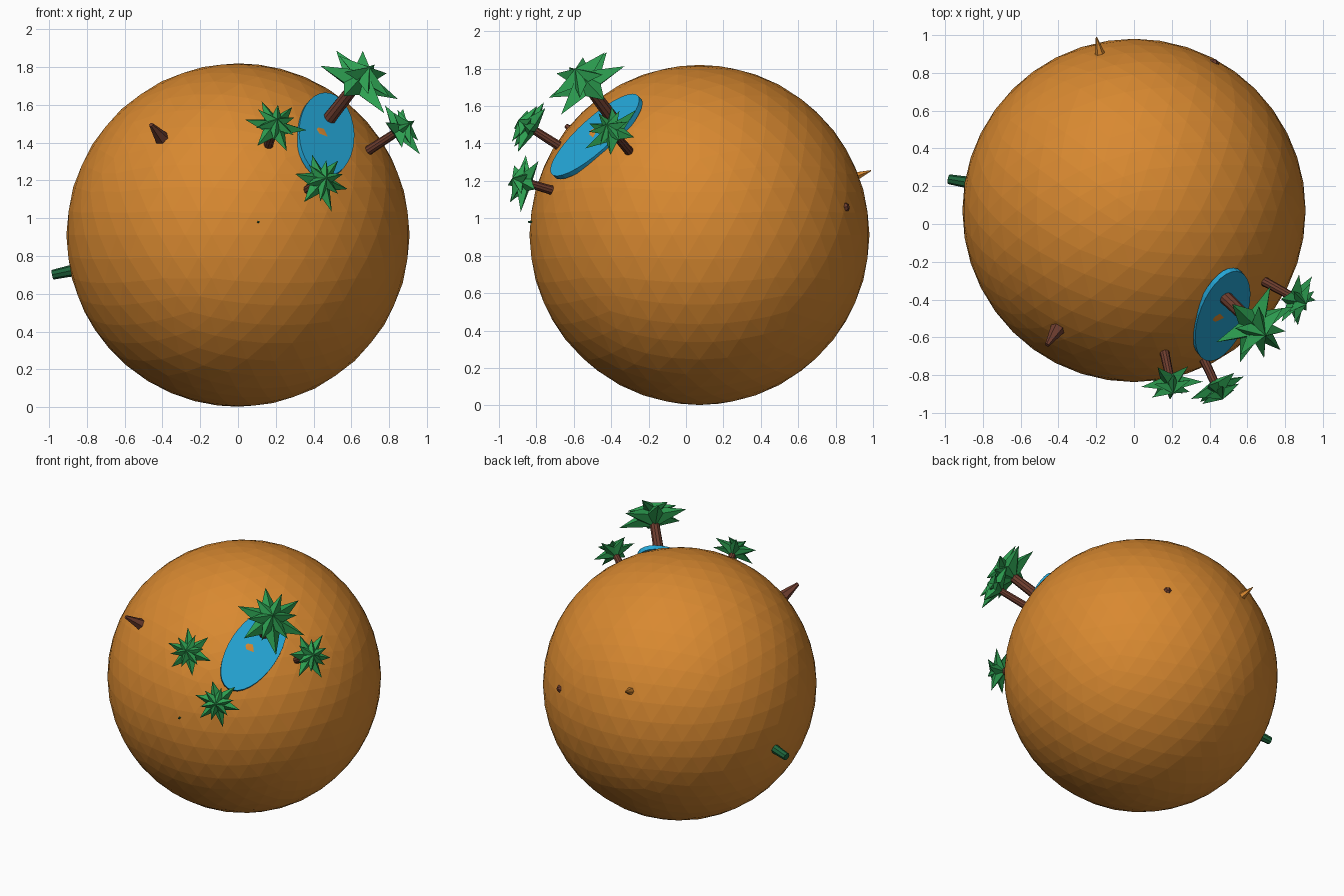
import bpy, bmesh, math, random
from mathutils import Vector, Matrix

if "Cube" in bpy.data.objects:
    bpy.data.objects.remove(bpy.data.objects["Cube"])

random.seed(4)
R = 0.909
C = Vector((0, 0.072, 0.911))


def mat(name, rgb):
    m = bpy.data.materials.new(name)
    m.diffuse_color = (*rgb, 1)
    m.use_nodes = True
    m.node_tree.nodes["Principled BSDF"].inputs["Base Color"].default_value = m.diffuse_color
    return m


SAND = mat("sand_orange", (0.69, 0.25, 0.03))
WATER = mat("water_blue", (0.018, 0.38, 0.67))
LEAF = mat("leaf_green", (0.027, 0.36, 0.085))
BARK = mat("bark_brown", (0.155, 0.047, 0.028))
CACTUS = mat("cactus_green", (0.013, 0.13, 0.045))


def finish(bm, name, material, matrix=None):
    bmesh.ops.recalc_face_normals(bm, faces=bm.faces)
    me = bpy.data.meshes.new(name)
    bm.to_mesh(me)
    bm.free()
    me.materials.append(material)
    ob = bpy.data.objects.new(name, me)
    bpy.context.collection.objects.link(ob)
    if matrix:
        ob.matrix_world = matrix
    return ob


def frame(d, dist, up=Vector((0, 0, 1))):
    """Local z points outward along d, local x follows 'up' on the surface."""
    z = Vector(d).normalized()
    x = (up - z * up.dot(z)).normalized()
    y = z.cross(x)
    m = Matrix((x, y, z)).transposed().to_4x4()
    m.translation = C + z * dist
    return m


def post(name, d, r1, r2, start, end, sides, material):
    """Cylinder or cone standing radially between two distances from the centre."""
    bm = bmesh.new()
    bmesh.ops.create_cone(bm, cap_ends=True, segments=sides, radius1=r1,
                          radius2=r2, depth=end - start)
    return finish(bm, name, material, frame(d, (start + end) / 2))


def star(bm, radius, z, turn, points=6):
    """Ridged star of pointed leaves with raised top and lowered underside."""
    ring = []
    for i in range(points * 2):
        a = turn + math.pi * i / points
        tip = i % 2 == 0
        r = radius * (random.uniform(0.93, 1.07) if tip else 0.43)
        h = z + (random.uniform(-0.1, 0.1) * radius if tip else -0.08 * radius)
        ring.append(bm.verts.new((r * math.cos(a), r * math.sin(a), h)))
    top = bm.verts.new((0, 0, z + 0.3 * radius))
    low = bm.verts.new((0, 0, z - 0.32 * radius))
    for i in range(len(ring)):
        j = (i + 1) % len(ring)
        bm.faces.new((ring[i], ring[j], top))
        bm.faces.new((ring[j], ring[i], low))


# Planet
bm = bmesh.new()
bmesh.ops.create_icosphere(bm, subdivisions=4, radius=R)
finish(bm, "planet", SAND, Matrix.Translation(C))

# Oval pond plate
bm = bmesh.new()
bmesh.ops.create_cone(bm, cap_ends=True, segments=32, radius1=1, radius2=1, depth=1)
bmesh.ops.scale(bm, vec=(0.315, 0.165, 0.03), verts=bm.verts)
finish(bm, "pond", WATER,
       frame((0.47, -0.56, 0.535), 0.9062 - 0.015, Vector((0.15, 0.74, 0.66))))

# Palm trees: direction, crown distance, crown radius, trunk radius, turn
trees = [
    ((0.533, -0.508, 0.68), 1.21, 0.24, 0.037, 0),
    ((0.178, -0.83, 0.526), 1.10, 0.16, 0.026, 18),
    ((0.409, -0.873, 0.264), 1.08, 0.16, 0.026, 15),
    ((0.765, -0.417, 0.496), 1.13, 0.16, 0.026, 15),
]
for n, (d, dist, cr, tr, turn) in enumerate(trees, 1):
    post(f"palm_trunk_{n}", d, tr, tr * 0.85, 0.87, dist, 10, BARK)
    bm = bmesh.new()
    t = math.radians(turn)
    star(bm, cr, 0, t)
    star(bm, cr * 0.72, cr * 0.2, t + math.radians(30))
    finish(bm, f"palm_crown_{n}", LEAF, frame(d, dist))

# Rock spikes
post("rock_spike_front", (-0.41, -0.635, 0.52), 0.045, 0.012, 0.88, 1.03, 6, BARK)
post("rock_back", (0.43, 0.79, 0.15), 0.042, 0.012, 0.89, 0.92, 6, BARK)
post("sand_spike", (-0.2, 0.92, 0.345), 0.032, 0.003, 0.88, 1.0, 6, SAND)

# Cactus stump and sprout
post("cactus_stump", (-0.98, 0.165, -0.21), 0.033, 0.026, 0.87, 1.017, 8, CACTUS)
post("cactus_sprout", (0.11, -0.915, 0.07), 0.008, 0.005, 0.89, 0.926, 6, CACTUS)
